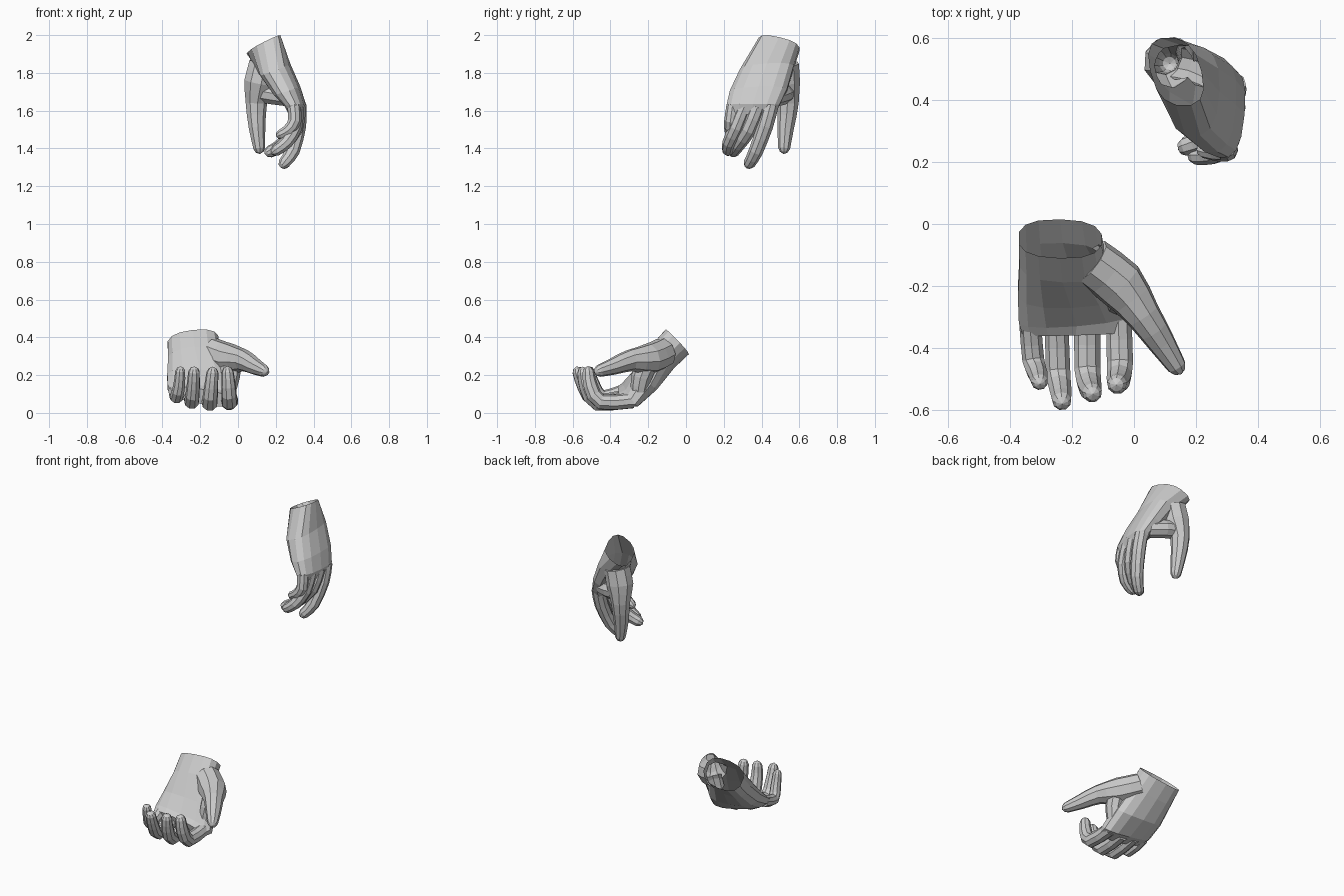
import bpy, bmesh, math
from mathutils import Vector as V

if "Cube" in bpy.data.objects:
    bpy.data.objects.remove(bpy.data.objects["Cube"])


def mesh_from_rings(name, rings, tip=None):
    """Skin a list of equal-length point rings into a closed mesh."""
    bm = bmesh.new()
    rows = [[bm.verts.new(p) for p in r] for r in rings]
    n = len(rows[0])
    for a, b in zip(rows, rows[1:]):
        for i in range(n):
            bm.faces.new((a[i], a[(i + 1) % n], b[(i + 1) % n], b[i]))
    bm.faces.new(rows[0])
    if tip is None:
        bm.faces.new(rows[-1])
    else:
        t = bm.verts.new(tip)
        for i in range(n):
            bm.faces.new((rows[-1][i], rows[-1][(i + 1) % n], t))
    bmesh.ops.recalc_face_normals(bm, faces=bm.faces[:])
    me = bpy.data.meshes.new(name)
    bm.to_mesh(me)
    bm.free()
    ob = bpy.data.objects.new(name, me)
    bpy.context.scene.collection.objects.link(ob)
    return ob


def palm(name, sections):
    """Loft oval sections: little-finger edge, index edge, palm direction, half thickness."""
    rings = []
    for p, q, nrm, t in sections:
        p, q = V(p), V(q)
        c, w, h = (p + q) / 2, (q - p) / 2, V(nrm).normalized() * t
        ring = []
        for i in range(14):
            a = 2 * math.pi * (i + .5) / 14
            x, y = math.cos(a), math.sin(a)
            ring.append(c + w * 1.02 * math.copysign(abs(x) ** .8, x)
                        + h * 1.02 * math.copysign(abs(y) ** .8, y))
        rings.append(ring)
    return mesh_from_rings(name, rings)


def digit(name, path, radii, ref, sides=9):
    """Round-ended tapering tube along a smoothed path."""
    pts = [V(p) for p in path]
    ext = [2 * pts[0] - pts[1]] + pts + [2 * pts[-1] - pts[-2]]
    cs, rs = [], []
    for i in range(len(pts) - 1):
        a, b, c, d = ext[i:i + 4]
        cs += [b, (9 * (b + c) - a - d) / 16]
        rs += [radii[i], (radii[i] + radii[i + 1]) / 2]
    cs.append(pts[-1])
    rs.append(radii[-1])
    end, r = (cs[-1] - cs[-2]).normalized(), rs[-1]
    cs.append(cs[-1] + end * r * .6)     # rounded fingertip
    rs.append(r * .68)
    u, rings = V(ref), []
    for i, c in enumerate(cs):
        d = (cs[min(i + 1, len(cs) - 1)] - cs[max(i - 1, 0)]).normalized()
        u = (u - d * u.dot(d)).normalized()
        w = d.cross(u)
        rings.append([c + rs[i] * (u * math.cos(k) + w * math.sin(k))
                      for k in (2 * math.pi * j / sides + .13 for j in range(sides))])
    return mesh_from_rings(name, rings, pts[-1] + end * r * .95)


def hand(name, sections, digits, ref):
    """Fuse the digits to the palm and open the wrist."""
    body = palm(name, sections)
    parts = []
    for dname, path, radii in digits:
        ob = digit(name + "_" + dname, path, radii, ref)
        ob.hide_render = True
        parts.append(ob)
        m = body.modifiers.new(dname, 'BOOLEAN')
        m.operation, m.solver, m.object = 'UNION', 'EXACT', ob
    bpy.context.view_layer.update()
    dg = bpy.context.evaluated_depsgraph_get()
    me = bpy.data.meshes.new_from_object(body.evaluated_get(dg))
    body.modifiers.clear()
    body.data = me
    for ob in parts:
        bpy.data.objects.remove(ob)
    p, q, nrm, t = sections[0]
    c, axis = (V(p) + V(q)) / 2, (V(q) - V(p)).cross(V(nrm)).normalized()
    bm = bmesh.new()
    bm.from_mesh(me)
    cap = [f for f in bm.faces if all(abs((v.co - c).dot(axis)) < 1e-4 for v in f.verts)]
    bmesh.ops.delete(bm, geom=cap, context='FACES')
    bm.to_mesh(me)
    bm.free()
    return body


R = {"index_finger": (.042, .043, .039, .032), "middle_finger": (.043, .043, .038, .032),
     "ring_finger": (.039, .04, .036, .031), "little_finger": (.036, .036, .032, .027)}
THUMB = (.08, .083, .058, .045, .032)

# Lower hand: palm up, fingers curled upward
hand("lower_hand", [
    ((-.372, -.045, .36), (-.105, -.05, .39), (0, -.7, .72), .088),
    ((-.37, -.12, .28), (-.09, -.13, .31), (0, -.75, .66), .083),
    ((-.375, -.22, .19), (-.03, -.205, .165), (0, -.75, .66), .077),
    ((-.372, -.31, .135), (0, -.28, .06), (0, -.6, .8), .058),
    ((-.36, -.355, .115), (-.015, -.345, .055), (0, -.25, 1), .04)], [
    ("index_finger", [(-.05, -.28, .065), (-.045, -.45, .058), (-.05, -.505, .14), (-.055, -.517, .218)], R["index_finger"]),
    ("middle_finger", [(-.15, -.29, .07), (-.15, -.47, .052), (-.142, -.528, .135), (-.135, -.545, .215)], R["middle_finger"]),
    ("ring_finger", [(-.25, -.30, .09), (-.245, -.475, .06), (-.237, -.54, .135), (-.233, -.572, .218)], R["ring_finger"]),
    ("little_finger", [(-.335, -.32, .12), (-.325, -.44, .085), (-.31, -.487, .15), (-.305, -.51, .222)], R["little_finger"]),
    ("thumb", [(-.14, -.12, .32), (-.045, -.195, .285), (.03, -.295, .278), (.09, -.385, .246), (.138, -.46, .222)], THUMB),
    ("web", [(-.04, -.2, .27), (-.045, -.235, .19), (-.06, -.25, .1)], (.06, .055, .045))], (1, .1, .1))

# Upper hand: hanging down, thumb at the back, fingers relaxed
hand("upper_hand", [
    ((.16, .385, 1.975), (.11, .60, 1.925), (-.9, 0, -.43), .09),
    ((.19, .285, 1.81), (.2, .57, 1.83), (-.93, 0, -.35), .085),
    ((.25, .232, 1.70), (.27, .535, 1.71), (-.95, 0, -.3), .072),
    ((.29, .215, 1.63), (.315, .495, 1.63), (-1, 0, -.1), .054),
    ((.30, .23, 1.58), (.31, .47, 1.58), (-1, 0, 0), .035)], [
    ("index_finger", [(.32, .45, 1.63), (.318, .42, 1.52), (.288, .37, 1.385), (.243, .335, 1.32)], R["index_finger"]),
    ("middle_finger", [(.318, .38, 1.62), (.3, .33, 1.5), (.235, .275, 1.42), (.168, .25, 1.382)], R["middle_finger"]),
    ("ring_finger", [(.31, .31, 1.62), (.3, .265, 1.51), (.255, .228, 1.43), (.2, .222, 1.388)], R["ring_finger"]),
    ("little_finger", [(.295, .25, 1.63), (.3, .238, 1.545), (.265, .235, 1.495), (.225, .24, 1.473)], R["little_finger"]),
    ("thumb", [(.135, .52, 1.85), (.112, .523, 1.75), (.096, .54, 1.64), (.1, .528, 1.51), (.112, .52, 1.4)], THUMB),
    ("web", [(.1, .525, 1.70), (.19, .51, 1.685), (.27, .47, 1.67)], (.055, .055, .05))], (.1, 1, .1))
